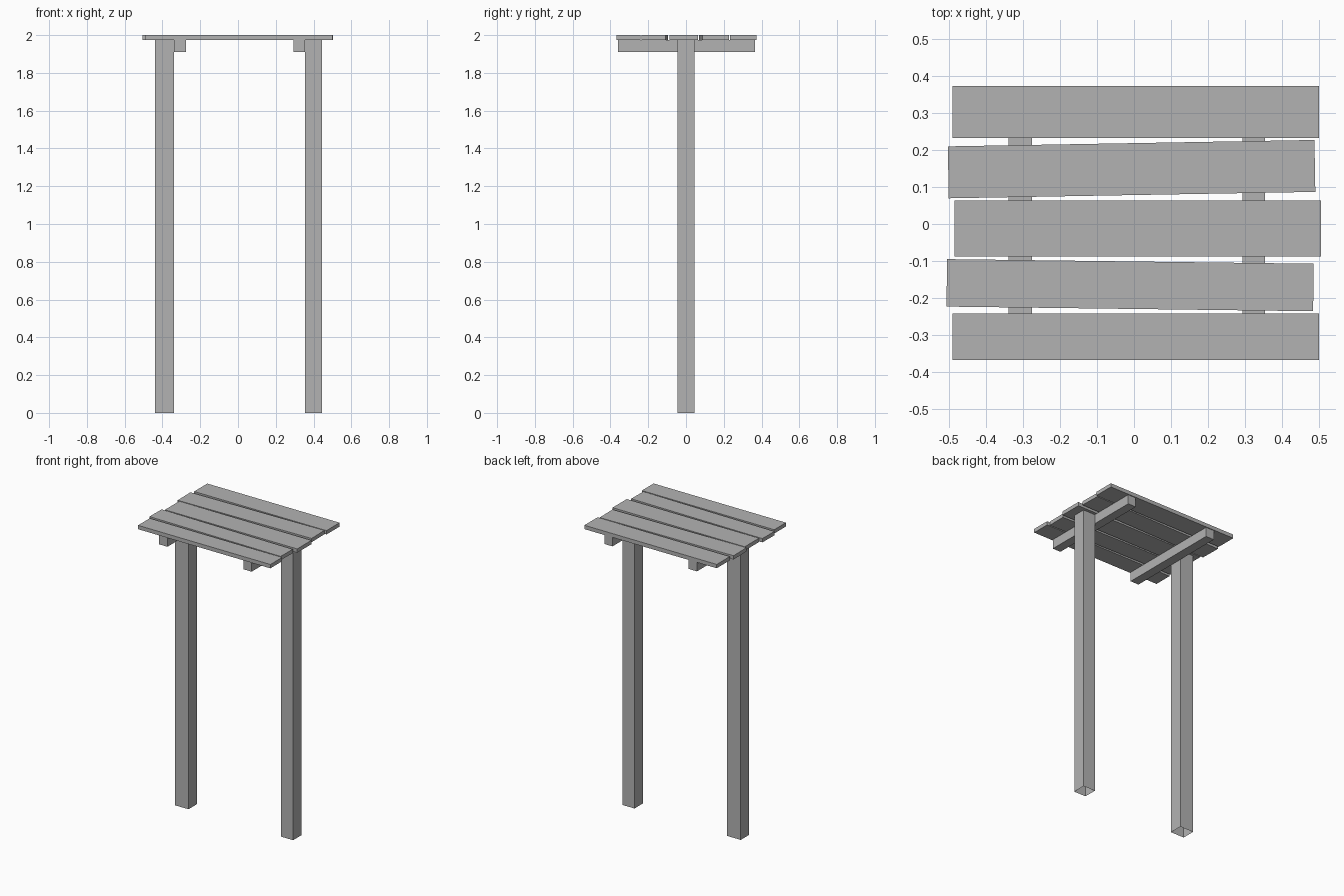
import bpy
import bmesh
from math import radians
from mathutils import Matrix

default = bpy.data.objects.get("Cube")
if default:
    bpy.data.objects.remove(default, do_unlink=True)

grey = bpy.data.materials.new("plain grey")
grey.use_nodes = True
colour = (0.45, 0.45, 0.45, 1)
grey.diffuse_color = colour
grey.node_tree.nodes["Principled BSDF"].inputs["Base Color"].default_value = colour


def box(name, x, y, z, angle=0, open_bottom=False):
    """Flat-faced box spanning the (low, high) ranges, turned about its own centre."""
    spans = (x, y, z)
    size = [high - low for low, high in spans]
    bm = bmesh.new()
    bmesh.ops.create_cube(bm, size=1, matrix=Matrix.Diagonal((*size, 1)))
    if open_bottom:
        bm.normal_update()
        bottom = [f for f in bm.faces if f.normal.z < -0.5]
        bmesh.ops.delete(bm, geom=bottom, context='FACES_ONLY')
    mesh = bpy.data.meshes.new(name)
    bm.to_mesh(mesh)
    bm.free()
    mesh.materials.append(grey)
    obj = bpy.data.objects.new(name, mesh)
    obj.location = [(low + high) / 2 for low, high in spans]
    obj.rotation_euler.z = radians(angle)
    bpy.context.collection.objects.link(obj)


TOP, UNDER = 2.0, 1.974

# Uneven planks of the top, back to front: x range, y range, turn in degrees
planks = [
    ((-0.49, 0.499), (0.232, 0.372), 0),
    ((-0.501, 0.488), (0.078, 0.218), 1),
    ((-0.484, 0.504), (-0.088, 0.064), 0),
    ((-0.505, 0.484), (-0.229, -0.101), -0.72),
    ((-0.49, 0.499), (-0.367, -0.242), 0),
]
for i, (x, y, angle) in enumerate(planks, 1):
    box(f"plank_{i}", x, y, (UNDER, TOP), angle)

# Posts, with open undersides
for side, x in (("right", (-0.44, -0.338)), ("left", (0.354, 0.444))):
    box(f"{side}_post", x, (-0.046, 0.044), (0, UNDER), open_bottom=True)

# Battens under the planks, against the inner faces of the posts
for side, x in (("right", (-0.338, -0.275)), ("left", (0.293, 0.354))):
    box(f"{side}_batten", x, (-0.36, 0.366), (1.91, UNDER))
